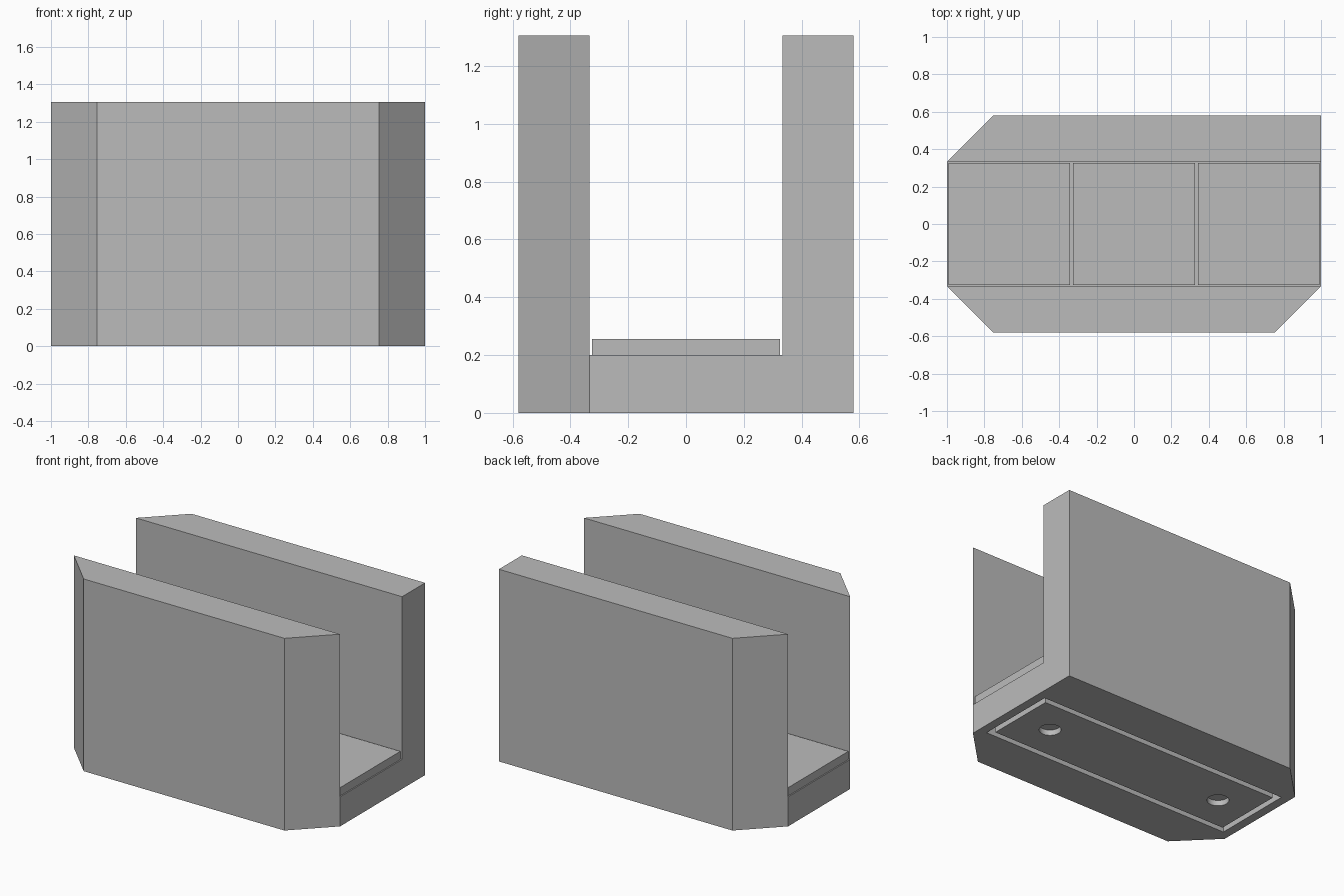
import bpy
import bmesh

cube = bpy.data.objects.get("Cube")
if cube:
    bpy.data.objects.remove(cube, do_unlink=True)

HALF_LEN, HALF_WID, HEIGHT = 1.0, 0.579, 1.305
INNER = 0.333          # half width of the channel
FLOOR = 0.2            # height of the channel floor
CHAMFER = HALF_WID - INNER
PITCH = 2 / 3          # spacing of the floor tiles and the sockets

grey = bpy.data.materials.new("plain_grey")
grey.use_nodes = True
colour = (0.5, 0.5, 0.5, 1)
grey.diffuse_color = colour
grey.node_tree.nodes["Principled BSDF"].inputs["Base Color"].default_value = colour


def add_object(name, bm):
    bmesh.ops.recalc_face_normals(bm, faces=bm.faces)
    mesh = bpy.data.meshes.new(name)
    bm.to_mesh(mesh)
    bm.free()
    mesh.materials.append(grey)
    obj = bpy.data.objects.new(name, mesh)
    bpy.context.collection.objects.link(obj)
    return obj


def prism(name, outline, z0, z1):
    bm = bmesh.new()
    face = bm.faces.new([bm.verts.new((x, y, z0)) for x, y in outline])
    top = bmesh.ops.extrude_face_region(bm, geom=[face])["geom"]
    verts = [v for v in top if isinstance(v, bmesh.types.BMVert)]
    bmesh.ops.translate(bm, verts=verts, vec=(0, 0, z1 - z0))
    return add_object(name, bm)


def box(name, hx, hy, z0, z1, cx=0):
    outline = [(cx - hx, -hy), (cx + hx, -hy), (cx + hx, hy), (cx - hx, hy)]
    return prism(name, outline, z0, z1)


def socket_cutter(name, cx, radius, depth):
    bm = bmesh.new()
    bmesh.ops.create_cone(bm, cap_ends=True, segments=48, radius1=radius,
                          radius2=radius, depth=2 * depth)
    bmesh.ops.translate(bm, verts=bm.verts, vec=(cx, 0, 0))
    return add_object(name, bm)


def cut(target, cutter):
    cutter.hide_render = True
    mod = target.modifiers.new("cut", "BOOLEAN")
    mod.operation = "DIFFERENCE"
    mod.solver = "EXACT"
    mod.object = cutter
    bpy.context.view_layer.objects.active = target
    bpy.ops.object.modifier_apply(modifier=mod.name)
    bpy.data.objects.remove(cutter, do_unlink=True)


# Body: chamfered block with three cut corners and one square corner
end = HALF_LEN - CHAMFER
outline = [(-end, -HALF_WID), (end, -HALF_WID), (HALF_LEN, -INNER),
           (HALF_LEN, HALF_WID), (-end, HALF_WID),
           (-HALF_LEN, INNER), (-HALF_LEN, -INNER)]
body = prism("channel_body", outline, 0, HEIGHT)

# Open channel between the walls, and a recess underneath
cut(body, box("channel_cutter", 1.5, INNER, FLOOR, 2))
cut(body, box("recess_cutter", 0.94, 0.275, -0.1, 0.07))

# Underside plate, leaving a groove around it, with two round sockets
plate = box("underside_plate", 0.902, 0.237, 0, 0.07)
for side in (-1, 1):
    cut(plate, socket_cutter("socket_cutter", side * PITCH, 0.067, 0.037))
bpy.ops.object.select_all(action="DESELECT")
plate.select_set(True)
bpy.context.view_layer.objects.active = plate
bpy.ops.object.shade_smooth_by_angle()

# Three raised floor tiles
for i, label in enumerate(("right", "middle", "left")):
    box("floor_tile_" + label, 0.325, 0.325, FLOOR, 0.256, (i - 1) * PITCH)
